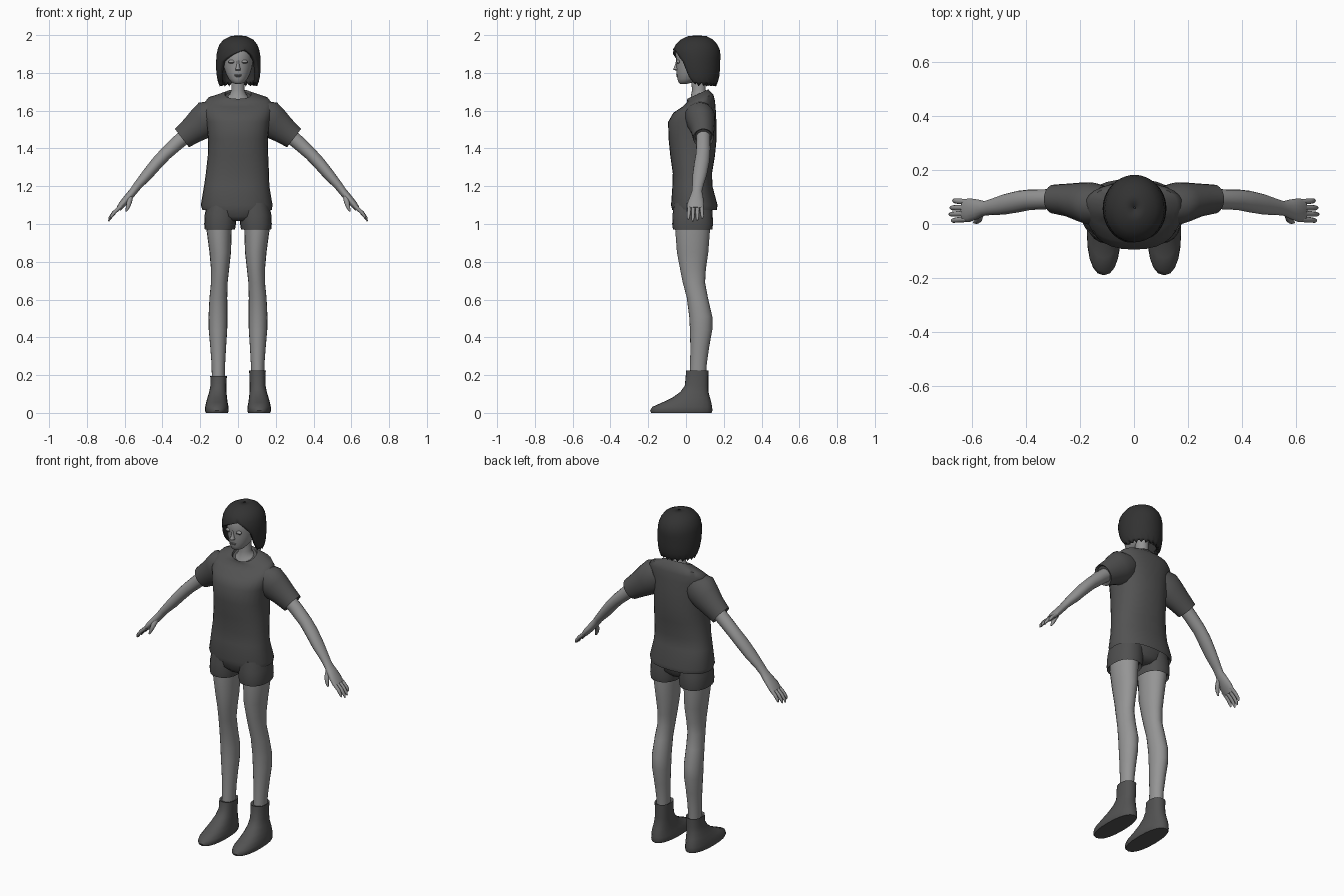
import bpy, bmesh, math
from mathutils import Vector


def material(name, v):
    m = bpy.data.materials.new(name)
    m.diffuse_color = (v, v, v, 1)
    return m


SKIN = material("skin_grey", 0.30)
LIPS = material("lip_grey", 0.2)
SHIRT = material("shirt_grey", 0.085)
SHORTS = material("shorts_grey", 0.08)
SHOE = material("shoe_grey", 0.085)
HAIR = material("hair_charcoal", 0.032)


def finish(bm, name, mat, angle=50):
    bmesh.ops.remove_doubles(bm, verts=bm.verts, dist=0.0003)
    bmesh.ops.recalc_face_normals(bm, faces=bm.faces)
    me = bpy.data.meshes.new(name)
    bm.to_mesh(me)
    bm.free()
    me.materials.append(mat)
    me.shade_smooth()
    me.set_sharp_from_angle(angle=math.radians(angle))
    ob = bpy.data.objects.new(name, me)
    bpy.context.collection.objects.link(ob)
    return ob


def loft(name, mat, rings, axis=(0, 0, 1), n=20, p=2.0, caps=True):
    """Skin elliptical rings (x, y, z, side radius, depth radius, tilt) across an axis."""
    t = Vector(axis).normalized()
    v = (Vector((0, 1, 0)) - t * t.y).normalized()
    u = v.cross(t)
    bm = bmesh.new()
    rows = []
    for x, y, z, ru, rv, *tilt in rings:
        k = tilt[0] if tilt else 0
        row = []
        for i in range(n):
            a = 2 * math.pi * i / n
            c, s = math.cos(a), math.sin(a)
            c = math.copysign(abs(c) ** (2 / p), c)
            s = math.copysign(abs(s) ** (2 / p), s)
            row.append(bm.verts.new(Vector((x, y, z)) + u * ru * c + v * rv * s + t * k * rv * s))
        rows.append(row)
    for a, b in zip(rows, rows[1:]):
        for i in range(n):
            j = (i + 1) % n
            bm.faces.new((a[i], a[j], b[j], b[i]))
    if caps:
        bm.faces.new(rows[0])
        bm.faces.new(rows[-1])
    return finish(bm, name, mat)


def ball(name, mat, loc, size):
    bm = bmesh.new()
    bmesh.ops.create_uvsphere(bm, u_segments=12, v_segments=8, radius=1)
    for vert in bm.verts:
        vert.co = Vector(a * b for a, b in zip(vert.co, size)) + Vector(loc)
    return finish(bm, name, mat)


# Shirt body: inset hem, waist, chest, shoulders, tilted scoop collar
loft("shirt_body", SHIRT, [
    (-.005, .045, 1.095, .172, .108), (-.005, .045, 1.075, .184, .118),
    (-.007, .044, 1.10, .190, .123), (-.007, .034, 1.20, .173, .106),
    (-.003, .034, 1.27, .167, .104), (0, .035, 1.36, .160, .118),
    (0, .035, 1.45, .158, .127), (0, .033, 1.54, .168, .128),
    (0, .045, 1.60, .180, .112, .1), (0, .066, 1.637, .182, .087, .2),
    (0, .075, 1.664, .160, .070, .3), (0, .066, 1.680, .100, .060, .4),
    (0, .063, 1.688, .070, .056, .45), (0, .063, 1.676, .066, .052, .45),
], n=28, p=2.3)

# Shorts: hip block
loft("shorts_hips", SHORTS, [
    (0, .035, 1.015, .06, .075), (0, .035, 1.04, .13, .10),
    (0, .035, 1.10, .172, .108), (0, .035, 1.18, .16, .10)], n=24, p=2.3)

# Neck, flaring into the collar
loft("neck", SKIN, [
    (0, .063, 1.662, .068, .054, .45), (0, .067, 1.685, .044, .042, .3),
    (0, .068, 1.71, .035, .036), (0, .065, 1.78, .036, .04)], n=16)

# Head, from chin to crown
loft("head", SKIN, [
    (0, -.012, 1.742, .016, .018), (0, .000, 1.750, .034, .040),
    (0, .015, 1.768, .050, .060), (0, .030, 1.795, .064, .080),
    (0, .043, 1.83, .075, .094), (0, .050, 1.865, .080, .102),
    (0, .052, 1.91, .082, .108), (0, .055, 1.95, .068, .088),
    (0, .055, 1.975, .03, .04)], n=24)

# Face features
loft("nose", SKIN, [
    (0, -.040, 1.812, .014, .012), (0, -.048, 1.818, .015, .022),
    (0, -.047, 1.828, .011, .018), (0, -.045, 1.85, .007, .011),
    (0, -.046, 1.872, .006, .006)], n=10)
ball("upper_lip", LIPS, (0, -.046, 1.789, ), (.019, .008, .004))
ball("lower_lip", LIPS, (0, -.043, 1.782), (.016, .008, .004))
for s, side in ((-1, "right"), (1, "left")):
    ball(side + "_eyelid", SKIN, (s * .034, -.041, 1.859), (.018, .010, .010))
    ball(side + "_lashes", HAIR, (s * .035, -.047, 1.853), (.016, .004, .0018))

# Hair: open shell; each ring runs from one edge of the face opening round the back
# (z, centre y, side radius, depth radius, opening start and end in degrees)
hair_rings = [
    (1.999, .060, .004, .004, 20, 20), (1.994, .060, .042, .050, 20, 20),
    (1.975, .057, .080, .088, 20, 20), (1.95, .056, .100, .110, 20, 20),
    (1.925, .055, .110, .123, 20, 20), (1.90, .055, .115, .127, -12, 38),
    (1.88, .055, .117, .127, -30, 46), (1.86, .056, .118, .125, -46, 54),
    (1.82, .059, .118, .121, -56, 60), (1.78, .063, .114, .113, -64, 65),
    (1.752, .067, .108, .102, -72, 72), (1.738, .070, .100, .090, -76, 76)]
bm = bmesh.new()
rows, N = [], 36
for k, (z, cy, rx, ry, a, b) in enumerate(hair_rings):
    row = []
    for i in range(N + 1):
        f = math.radians(b + (a + 360 - b) * i / N)
        rag = .010 * math.sin(i * 2.1) if k >= len(hair_rings) - 1 else 0
        row.append(bm.verts.new((rx * math.sin(f) + .002, cy - ry * math.cos(f), z + rag)))
    rows.append(row)
for a, b in zip(rows, rows[1:]):
    for i in range(N):
        bm.faces.new((a[i], a[i + 1], b[i + 1], b[i]))
hair = finish(bm, "hair", HAIR)
thick = hair.modifiers.new("thickness", "SOLIDIFY")
thick.thickness = .022
thick.offset = -1

for s, side in ((-1, "right"), (1, "left")):
    def limb(part, mat, rings, axis=(0, 0, 1), **kw):
        return loft(side + "_" + part, mat, [(s * r[0], *r[1:]) for r in rings],
                    (s * axis[0], axis[1], axis[2]), **kw)

    # Sleeve with turned-in hem
    limb("sleeve", SHIRT, [
        (.110, .070, 1.590, .075, .070), (.150, .073, 1.568, .094, .080),
        (.190, .080, 1.535, .088, .074), (.240, .088, 1.497, .073, .062),
        (.297, .092, 1.455, .061, .054), (.287, .092, 1.463, .050, .044)],
        axis=(.79, 0, -.61))

    # Arm to wrist, then palm
    down = (.66, 0, -.75)
    limb("arm", SKIN, [
        (.26, .092, 1.480, .040, .038), (.32, .092, 1.430, .038, .037),
        (.385, .090, 1.370, .034, .038), (.43, .083, 1.322, .033, .040),
        (.48, .073, 1.262, .030, .038), (.53, .063, 1.205, .023, .030),
        (.555, .058, 1.172, .021, .027), (.58, .055, 1.142, .021, .036),
        (.61, .051, 1.108, .019, .044), (.632, .050, 1.080, .014, .042)],
        axis=down, n=16)

    # Four fingers and a thumb
    for k, (y0, y1, ln) in enumerate(((.018, .013, .88), (.039, .036, 1),
                                      (.061, .060, .95), (.082, .086, .8))):
        limb("finger_%d" % (k + 1), SKIN, [
            (.618, y0, 1.095, .011, .011), (.618 + .040 * ln, y0 * .5 + y1 * .5, 1.095 - .036 * ln, .010, .010),
            (.618 + .060 * ln, y1, 1.095 - .062 * ln, .008, .009),
            (.618 + .067 * ln, y1, 1.095 - .080 * ln, .003, .004)],
            axis=(.6, 0, -.8), n=8)
    limb("thumb", SKIN, [
        (.568, .045, 1.150, .014, .016), (.575, .020, 1.118, .014, .014),
        (.582, .010, 1.092, .011, .010), (.592, .006, 1.068, .005, .005)],
        axis=(.3, -.3, -.9), n=8)

    # Shorts leg with turned-in hem
    limb("shorts_leg", SHORTS, [
        (.098, .035, .995, .070, .094), (.096, .035, .972, .080, .104),
        (.095, .035, 1.000, .084, .108), (.092, .035, 1.05, .084, .106),
        (.085, .035, 1.11, .080, .100)], p=2.3)

    # Bare leg
    limb("leg", SKIN, [
        (.099, .035, 1.03, .068, .092), (.100, .035, .97, .067, .092),
        (.094, .035, .85, .057, .083), (.095, .037, .76, .048, .068),
        (.099, .042, .69, .044, .059), (.104, .060, .61, .047, .056),
        (.106, .078, .51, .050, .061), (.106, .080, .44, .049, .059),
        (.105, .073, .35, .042, .050), (.104, .066, .26, .036, .044),
        (.104, .062, .17, .034, .044)])

    # Ankle boot
    top = .21 + .015 * s
    limb("boot", SHOE, [
        (.112, -.024, 0, .058, .160), (.112, -.025, .012, .063, .165),
        (.112, -.020, .032, .062, .158), (.112, .004, .055, .057, .130),
        (.110, .027, .080, .052, .100), (.107, .044, .110, .046, .075),
        (.104, .056, .145, .042, .062), (.103, .060, top, .044, .059),
        (.103, .060, top - .006, .035, .048)], p=2.3)
